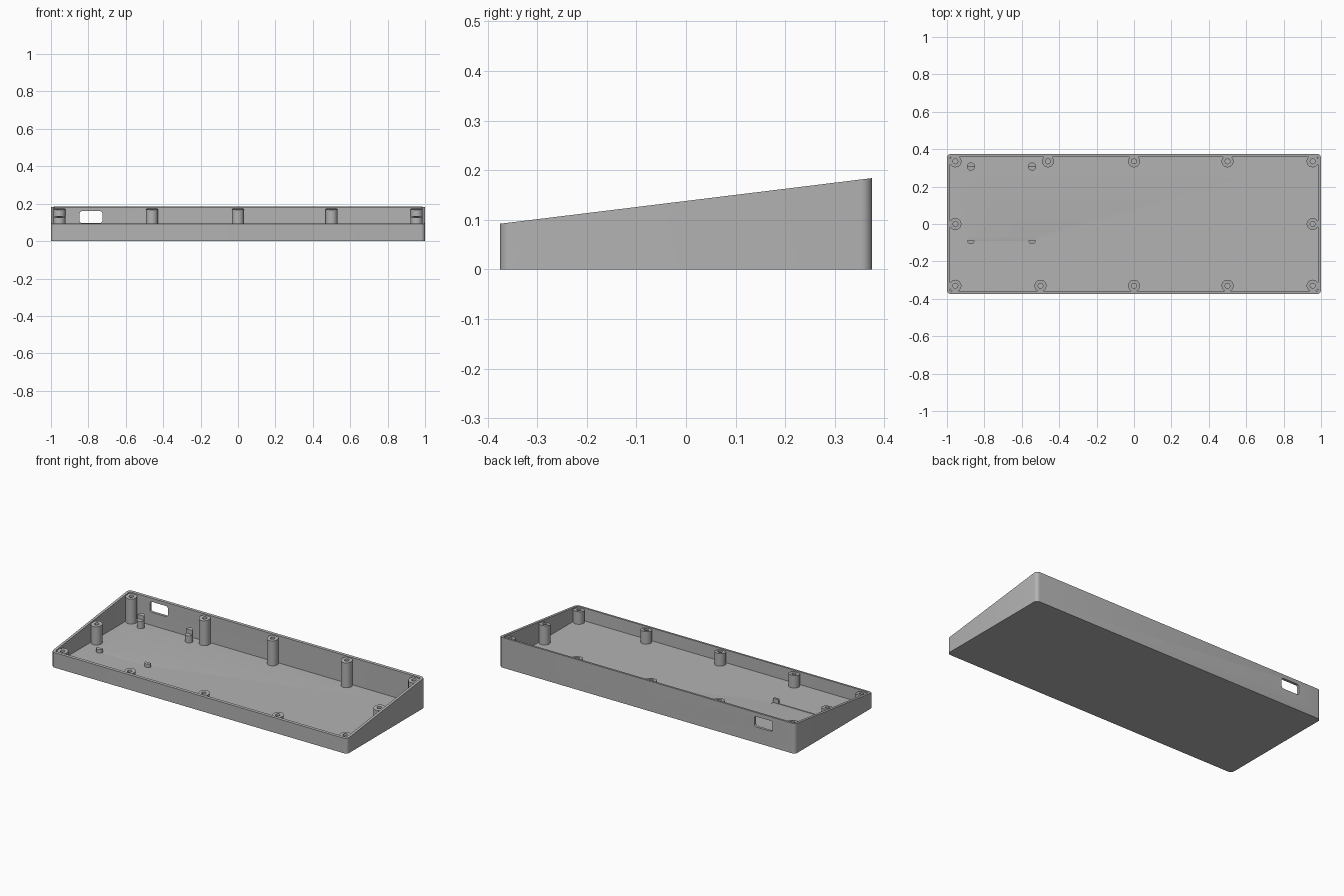
import bpy, bmesh, math

cube = bpy.data.objects.get("Cube")
if cube:
    bpy.data.objects.remove(cube, do_unlink=True)

HALF_X, HALF_Y = 1.0, 0.375
FRONT_H, BACK_H = 0.092, 0.184
WALL, FLOOR = 0.016, 0.016
SLOPE = (BACK_H - FRONT_H) / (2 * HALF_Y)

grey = bpy.data.materials.new("matte grey")
grey.use_nodes = True
colour = (0.45, 0.45, 0.45, 1)
grey.diffuse_color = colour
grey.node_tree.nodes["Principled BSDF"].inputs["Base Color"].default_value = colour


def rim(y):
    return FRONT_H + SLOPE * (y + HALF_Y)


def seat(y):
    # sloping underside of the circuit board bay
    return FLOOR + SLOPE * (y + 0.065)


def rounded_rect(hx, hy, r, steps=6):
    pts = []
    for i, (sx, sy) in enumerate([(1, 1), (-1, 1), (-1, -1), (1, -1)]):
        for k in range(steps + 1):
            a = math.pi / 2 * (i + k / steps)
            pts.append((sx * (hx - r) + r * math.cos(a), sy * (hy - r) + r * math.sin(a)))
    return pts


def arc(x, y, r, n, sweep=math.tau):
    count = n if sweep == math.tau else n + 1
    return [(x + r * math.cos(sweep * i / n), y + r * math.sin(sweep * i / n))
            for i in range(count)]


def loft(name, loops, smooth=True):
    """Skin a stack of matching loops and cap both ends."""
    bm = bmesh.new()
    rings = [[bm.verts.new(p) for p in loop] for loop in loops]
    for a, b in zip(rings, rings[1:]):
        for i in range(len(a)):
            j = (i + 1) % len(a)
            bm.faces.new((a[i], a[j], b[j], b[i]))
    bm.faces.new(rings[0][::-1])
    bm.faces.new(rings[-1])
    bmesh.ops.recalc_face_normals(bm, faces=bm.faces)
    mesh = bpy.data.meshes.new(name)
    bm.to_mesh(mesh)
    bm.free()
    mesh.materials.append(grey)
    ob = bpy.data.objects.new(name, mesh)
    bpy.context.collection.objects.link(ob)
    if smooth:
        shade(ob)
    return ob


def activate(ob):
    bpy.ops.object.select_all(action='DESELECT')
    ob.select_set(True)
    bpy.context.view_layer.objects.active = ob


def shade(ob):
    activate(ob)
    bpy.ops.object.shade_smooth_by_angle(angle=math.radians(30))


def at(pts, height):
    return [(x, y, height(y) if callable(height) else height) for x, y in pts]


def cut(ob, cutter):
    cutter.hide_render = True
    mod = ob.modifiers.new("cut", 'BOOLEAN')
    mod.operation = 'DIFFERENCE'
    mod.solver = 'EXACT'
    mod.object = cutter
    activate(ob)
    bpy.ops.object.modifier_apply(modifier=mod.name)
    bpy.data.objects.remove(cutter, do_unlink=True)


# Wedge-shaped open tray
outer = rounded_rect(HALF_X, HALF_Y, 0.022)
inner = rounded_rect(HALF_X - WALL, HALF_Y - WALL, 0.008)
tray = loft("tray", [at(outer, 0), at(outer, rim), at(inner, rim), at(inner, FLOOR)], False)

# Connector window through the back wall
window = rounded_rect(0.061, 0.032, 0.014)
cut(tray, loft("window_cutter", [[(x - 0.786, y, z + 0.128) for x, z in window]
                                 for y in (0.33, 0.42)], False))

# Shallow sloping groove where the board edge meets the floor
groove = [(-0.885, -0.09), (-0.53, -0.09), (-0.53, -0.05), (-0.885, -0.05)]
cut(tray, loft("groove_cutter", [at(groove, seat), at(groove, 0.04)], False))
shade(tray)

# Screw posts with blind holes, tops parallel to the rim
BACK, FRONT, SIDE = 0.335, -0.33, 0.955
posts = [(x, BACK) for x in (-SIDE, -0.46, 0, 0.5, SIDE)]
posts += [(x, FRONT) for x in (-SIDE, -0.5, 0, 0.5, SIDE)]
posts += [(-SIDE, 0), (SIDE, 0)]
for i, (x, y) in enumerate(posts):
    body, hole = arc(x, y, 0.032, 32), arc(x, y, 0.013, 32)
    top = lambda v: rim(v) - 0.008
    loft(f"screw_post_{i + 1}", [at(body, FLOOR / 2), at(body, top), at(hole, top),
                                 at(hole, FLOOR + 0.005)])

# Board supports: rear ones have a seat and a raised half, front ones only a stop
for side, x in (("right", -0.872), ("left", -0.545)):
    stop_top = lambda v: seat(v) + 0.026
    loft(f"rear_board_seat_{side}", [at(arc(x, 0.307, 0.022, 24), h) for h in (FLOOR / 2, seat)])
    half = arc(x, 0.307, 0.022, 12, math.pi)
    loft(f"rear_board_stop_{side}", [at(half, h) for h in (FLOOR / 2, stop_top)])
    half = arc(x, -0.088, 0.02, 12, -math.pi)
    loft(f"front_board_stop_{side}", [at(half, h) for h in (FLOOR / 2, stop_top)])
